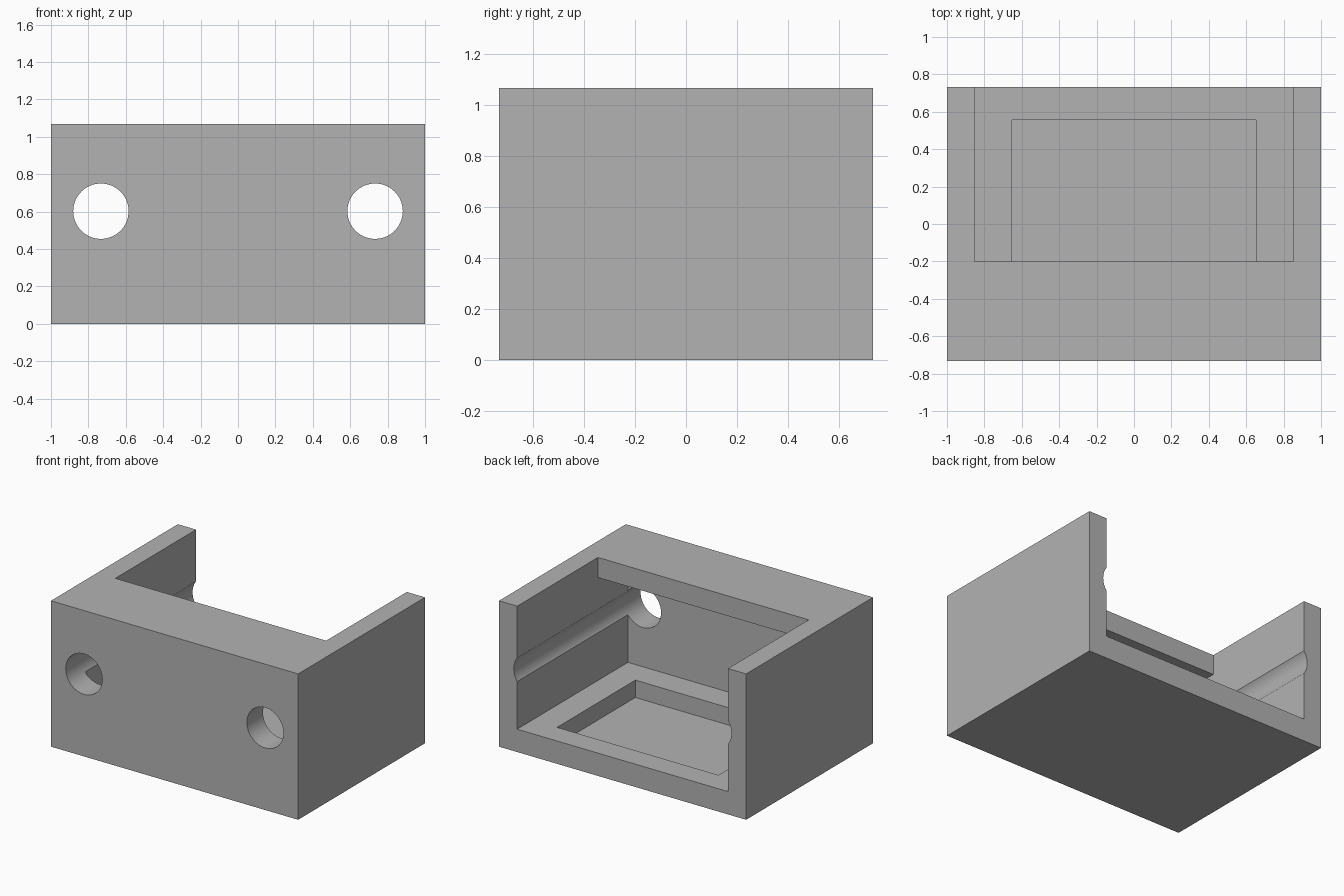
import bpy
import bmesh
from mathutils import Matrix, Vector

cube = bpy.data.objects.get("Cube")
if cube:
    bpy.data.objects.remove(cube, do_unlink=True)

# Overall size and wall positions
HALF_W, HALF_D, HEIGHT = 1.0, 0.733, 1.067
INNER_W, FLOOR, LIP_UNDER = 0.853, 0.167, 0.92
FRONT_WALL, LIP_EDGE = -0.547, -0.2
BEYOND = 1.0   # past the open back
ABOVE = 1.3    # past the open top

grey = bpy.data.materials.new("plain grey")
grey.use_nodes = True
colour = (0.45, 0.45, 0.45, 1)
grey.diffuse_color = colour
grey.node_tree.nodes["Principled BSDF"].inputs["Base Color"].default_value = colour


def finish(name, bm):
    """Turn a bmesh into a linked object."""
    bmesh.ops.recalc_face_normals(bm, faces=bm.faces)
    mesh = bpy.data.meshes.new(name)
    bm.to_mesh(mesh)
    bm.free()
    mesh.materials.append(grey)
    obj = bpy.data.objects.new(name, mesh)
    bpy.context.collection.objects.link(obj)
    return obj


def prism(name, half_width, profile):
    """Extrude a y-z profile symmetrically along x."""
    bm = bmesh.new()
    face = bm.faces.new([bm.verts.new((-half_width, y, z)) for y, z in profile])
    grown = bmesh.ops.extrude_face_region(bm, geom=[face])["geom"]
    verts = [g for g in grown if isinstance(g, bmesh.types.BMVert)]
    bmesh.ops.translate(bm, verts=verts, vec=Vector((2 * half_width, 0, 0)))
    return finish(name, bm)


def rectangle(y0, y1, z0, z1):
    return [(y0, z0), (y1, z0), (y1, z1), (y0, z1)]


def bore(name, x, z, radius):
    """Long round cutter along y."""
    bm = bmesh.new()
    bmesh.ops.create_cone(bm, cap_ends=True, segments=64, radius1=radius,
                          radius2=radius, depth=3,
                          matrix=Matrix.Translation((x, 0, z)) @ Matrix.Rotation(1.5707963, 4, "X"))
    return finish(name, bm)


# Solid block
body = prism("housing", HALF_W, rectangle(-HALF_D, HALF_D, 0, HEIGHT))

# Cavity reaching under the front lip, floor pocket, and the two bores
# which pierce the front wall and groove the side walls
cutters = [
    prism("cavity_cutter", INNER_W, [
        (FRONT_WALL, FLOOR), (BEYOND, FLOOR), (BEYOND, ABOVE),
        (LIP_EDGE, ABOVE), (LIP_EDGE, LIP_UNDER), (FRONT_WALL, LIP_UNDER)]),
    prism("pocket_cutter", 0.653, rectangle(-0.347, 0.557, 0.04, 0.3)),
]
for side, sign in (("left", 1), ("right", -1)):
    cutters.append(bore(side + "_bore_cutter", sign * 0.733, 0.602, 0.148))

bpy.ops.object.select_all(action="DESELECT")
body.select_set(True)
bpy.context.view_layer.objects.active = body
for cutter in cutters:
    cutter.hide_render = True
    mod = body.modifiers.new(cutter.name, "BOOLEAN")
    mod.operation = "DIFFERENCE"
    mod.solver = "EXACT"
    mod.object = cutter
    bpy.ops.object.modifier_apply(modifier=mod.name)
    bpy.data.objects.remove(cutter, do_unlink=True)

# Smooth bores, crisp edges
bpy.ops.object.shade_smooth_by_angle(angle=0.5)
